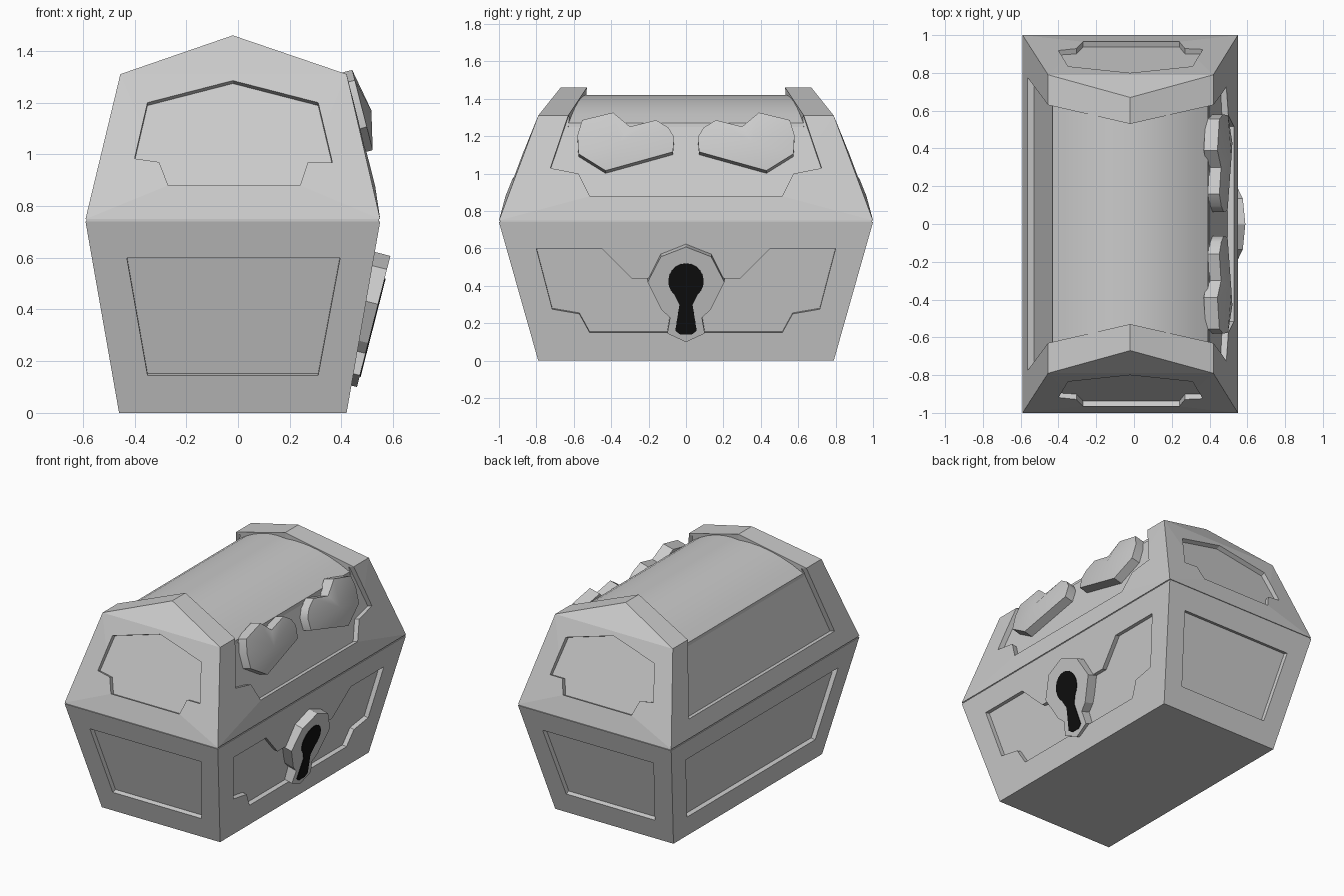
import bpy, bmesh, math
from mathutils import Vector

cube = bpy.data.objects.get("Cube")
if cube:
    bpy.data.objects.remove(cube, do_unlink=True)


def material(name, value):
    m = bpy.data.materials.new(name)
    m.use_nodes = True
    colour = (value, value, value, 1)
    m.diffuse_color = colour
    m.node_tree.nodes["Principled BSDF"].inputs["Base Color"].default_value = colour
    return m


GREY = material("plain grey", 0.6)
BLACK = material("keyhole black", 0.005)


def build(name, verts, faces, mat=GREY):
    me = bpy.data.meshes.new(name)
    me.from_pydata([tuple(v) for v in verts], [], faces)
    bm = bmesh.new()
    bm.from_mesh(me)
    bmesh.ops.recalc_face_normals(bm, faces=bm.faces)
    bm.to_mesh(me)
    bm.free()
    me.materials.append(mat)
    ob = bpy.data.objects.new(name, me)
    bpy.context.collection.objects.link(ob)
    return ob


def prism(name, pts, normal, inward, outward, mat=GREY, apex=None):
    """Slab around a flat outline, optionally domed up to an apex point."""
    n = len(pts)
    normal = Vector(normal).normalized()
    verts = [p - normal * inward for p in pts] + [p + normal * outward for p in pts]
    faces = [tuple(range(n))]
    faces += [(i, (i + 1) % n, n + (i + 1) % n, n + i) for i in range(n)]
    if apex is None:
        faces.append(tuple(range(n, 2 * n)))
    else:
        verts.append(apex)
        faces += [(n + i, n + (i + 1) % n, 2 * n) for i in range(n)]
    return build(name, verts, faces, mat)


def on_x(outline, off, slope):
    return [Vector((off + slope * z, y, z)) for y, z in outline]


def on_y(outline, off, slope):
    return [Vector((x, off + slope * z, z)) for x, z in outline]


def mirrored(half):
    return half + [(-u, v) for u, v in reversed(half)]


def activate(ob):
    bpy.ops.object.select_all(action='DESELECT')
    ob.select_set(True)
    bpy.context.view_layer.objects.active = ob


def recess(ob, pts, normal, depth=0.03):
    cutter = prism("cutter", pts, normal, depth, 0.06)
    cutter.hide_render = True
    mod = ob.modifiers.new("recess", 'BOOLEAN')
    mod.operation, mod.solver, mod.object = 'DIFFERENCE', 'EXACT', cutter
    activate(ob)
    bpy.ops.object.modifier_apply(modifier=mod.name)
    bpy.data.objects.remove(cutter, do_unlink=True)


# Base: box flaring upward
FLARE, END = 0.13 / 0.745, 0.21 / 0.745
bottom = [(-0.46, -0.79, 0), (0.42, -0.79, 0), (0.42, 0.79, 0), (-0.46, 0.79, 0)]
top = [(-0.59, -1, 0.741), (0.55, -1, 0.741), (0.55, 1, 0.741), (-0.59, 1, 0.741)]
sides = [(i, (i + 1) % 4, 4 + (i + 1) % 4, 4 + i) for i in range(4)]
base = build("chest_base", bottom + top, [(0, 1, 2, 3), (4, 5, 6, 7)] + sides)

end_panel = [(-0.43, 0.6), (0.395, 0.6), (0.31, 0.145), (-0.35, 0.145)]
for s in (-1, 1):
    recess(base, on_y(end_panel, s * 0.79, s * END), (0, s, -END))
recess(base, on_x(mirrored([(0.81, 0.6), (0.68, 0.145)]), -0.46, -FLARE), (-1, 0, -FLARE))
lock_panel = mirrored([(0.08, 0.44), (0.29, 0.44), (0.45, 0.6), (0.8, 0.6),
                       (0.715, 0.275), (0.57, 0.25), (0.515, 0.15)])
recess(base, on_x(lock_panel, 0.42, FLARE), (1, 0, -FLARE))

# Dark strip inside the seam between base and lid
seam = [Vector((x, y, 0.745)) for x, y in
        ((-0.585, -0.995), (0.545, -0.995), (0.545, 0.995), (-0.585, 0.995))]
prism("seam_strip", seam, (0, 0, 1), 0.006, 0.006)

# Lid: gabled shell with facets bulging on both ends and the lock side
verts = []
for s in (-1, 1):
    verts += [(-0.59, s, 0.749), (0.55, s, 0.749),
              (-0.27, s * 0.965, 0.88), (0.24, s * 0.965, 0.88),
              (-0.455, s * 0.79, 1.31), (0.42, s * 0.79, 1.31),
              (-0.02, s * 0.67, 1.46), (0.53, s * 0.51, 0.88)]
faces = []
for k in (0, 8):
    faces += [tuple(k + i for i in f) for f in
              ((0, 1, 3, 2), (0, 2, 4), (1, 5, 3), (2, 3, 5, 4), (4, 5, 6), (1, 7, 5))]
for a, b in ((0, 1), (0, 4), (4, 6), (6, 5), (5, 7), (7, 1)):
    faces.append((a, b, b + 8, a + 8))
lid = build("chest_lid", verts, faces)

# Lid recesses: ends, back, lock side and both roof slopes
ES = -0.175 / 0.43
lid_end = [(-0.35, 1.2), (-0.02, 1.285), (0.31, 1.2), (0.365, 0.97), (0.27, 0.97),
           (0.24, 0.88), (-0.27, 0.88), (-0.305, 0.97), (-0.4, 0.985)]
for s in (-1, 1):
    recess(lid, on_y(lid_end, s * (0.965 - ES * 0.88), s * ES), (0, s, -ES))
BS = 0.135 / 0.561
recess(lid, on_x(mirrored([(0.63, 1.31), (0.775, 0.86)]), -0.455 - BS * 1.31, BS),
       (-1, 0, BS), 0.035)
FS = -0.11 / 0.43
F0 = 0.53 - FS * 0.88
lid_front = mirrored([(0.63, 1.31), (0.725, 1.03), (0.575, 1.0), (0.515, 0.88)])
recess(lid, on_x(lid_front, F0, FS), (1, 0, -FS), 0.035)
for x, side in ((-0.455, -1), (0.42, 1)):
    slope = [Vector(p) for p in ((x, -0.63, 1.31), (-0.02, -0.53, 1.46),
                                 (-0.02, 0.53, 1.46), (x, 0.63, 1.31))]
    recess(lid, slope, (side * 0.15, 0, abs(x + 0.02)), 0.08)

# Curved roof boards between the gable rims
arc = []
for i in range(13):
    t = i / 6 - 1
    arc.append(Vector((-0.02 + 0.412 * t, 0, 1.42 - 0.15 * t * t)))
profile = [Vector((-0.435, 0, 1.2))] + arc + [Vector((0.4, 0, 1.2))]
roof = prism("roof_boards", profile, (0, 1, 0), 0.66, 0.66)

# Two tilted hearts on the lock side of the lid
heart = [(0.58, 1.2), (0.555, 1.28), (0.39, 1.32), (0.3, 1.245), (0.16, 1.28),
         (0.095, 1.24), (0.063, 1.19), (0.07, 1.11), (0.43, 1.01), (0.575, 1.1)]
hearts = []
for s, side in ((-1, "right"), (1, "left")):
    outline = [(s * y, z) for y, z in heart]
    centre = on_x([(s * 0.35, 1.17)], F0 + 0.06, FS)[0]
    hearts.append(prism(side + "_heart", on_x(outline, F0, FS), (1, 0, -FS),
                        0.05, 0.025, apex=centre))

# Lock plate, leaning out towards its top
LS = 0.125 / 0.49
L0 = 0.46 - LS * 0.1
plate = mirrored([(0.002, 0.607), (0.135, 0.555), (0.205, 0.42), (0.13, 0.27),
                  (0.085, 0.23), (0.1, 0.145), (0.002, 0.1)])
prism("lock_plate", on_x(plate, L0, LS), (1, 0, -LS), 0.07, 0)

# Keyhole: round head over a flared stem
hole = []
for i in range(17):
    a = math.radians(-50 + 280 * i / 16)
    hole.append((0.095 * math.cos(a), 0.425 + 0.095 * math.sin(a)))
hole += [(-0.035, 0.3), (-0.057, 0.16), (-0.03, 0.14),
         (0.03, 0.14), (0.057, 0.16), (0.035, 0.3)]
prism("keyhole", on_x(hole, L0, LS), (1, 0, -LS), 0.003, 0.004, BLACK)

for ob in [roof] + hearts:
    activate(ob)
    bpy.ops.object.shade_smooth_by_angle(angle=math.radians(40))
